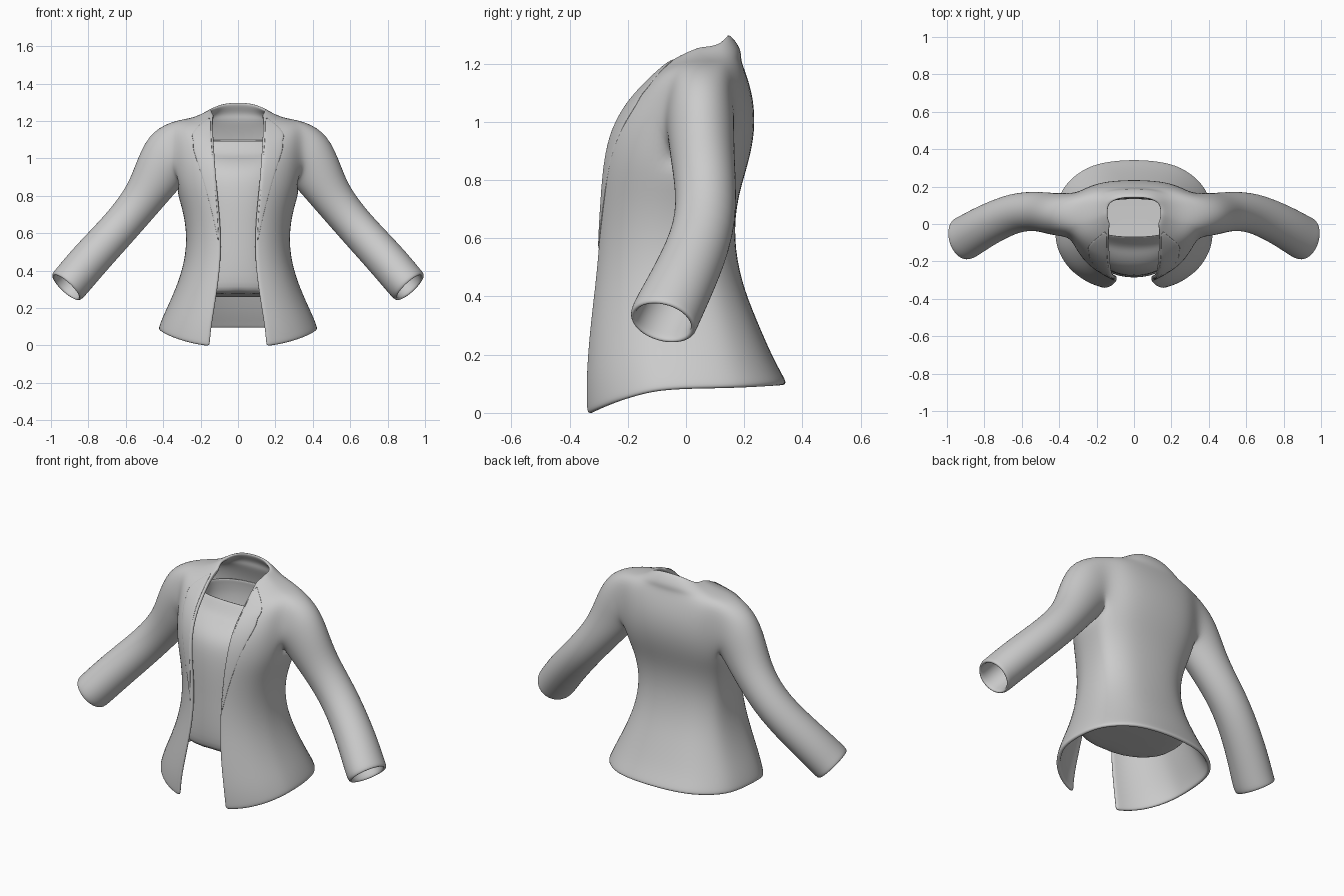
import bpy, bmesh, math
from mathutils import Vector

if "Cube" in bpy.data.objects:
    bpy.data.objects.remove(bpy.data.objects["Cube"])

GREY = (0.6, 0.6, 0.6, 1)
cloth = bpy.data.materials.new("grey_cloth")
cloth.use_nodes = True
cloth.diffuse_color = GREY
cloth.node_tree.nodes["Principled BSDF"].inputs["Base Color"].default_value = GREY

POWER = 0.8
FRONT = [1, .94, .78, .52, .28, .14]
BACK = [0, .18, .36, .6, .8, 1]


def half_section(zf, zs, zb, w, yf, ym, yb, x0):
    """Half of a squarish oval, from the front edge round to the back centre."""
    a0 = math.acos((x0 / w) ** (1 / POWER))
    pts = []
    for a in [-a0 * f for f in FRONT] + [math.pi / 2 * b for b in BACK]:
        s = abs(math.sin(a)) ** POWER
        x = w * max(0, math.cos(a)) ** POWER
        if a < 0:
            s /= math.sin(a0) ** POWER
            y, z = ym + (yf - ym) * s, zs + (zf - zs) * s * s
        else:
            y, z = ym + (yb - ym) * s, zs + (zb - zs) * s * s
        pts.append(Vector((0 if x < 1e-4 else x, y, z)))
    return pts


def bridge(bm, a, b, closed=False):
    n = len(a)
    for i in range(n if closed else n - 1):
        j = (i + 1) % n
        bm.faces.new((a[i], a[j], b[j], b[i]))


def add_ring(bm, pts):
    return [bm.verts.new(p) for p in pts]


def finish(name, bm, thickness, levels=2, offset=-1):
    mesh = bpy.data.meshes.new(name)
    bm.to_mesh(mesh)
    bm.free()
    mesh.materials.append(cloth)
    ob = bpy.data.objects.new(name, mesh)
    bpy.context.collection.objects.link(ob)
    mirror = ob.modifiers.new("mirror", "MIRROR")
    mirror.merge_threshold = 0.001
    solid = ob.modifiers.new("thickness", "SOLIDIFY")
    solid.thickness, solid.offset = thickness, offset
    sub = ob.modifiers.new("smooth", "SUBSURF")
    sub.levels = sub.render_levels = levels
    for p in mesh.polygons:
        p.use_smooth = True
    return ob


# Jacket body: front, side and back height, half width, front, middle and back y, opening
ROWS = [
    (-.005, .085, .10, .428, -.342, .0, .35, .153),
    (.025, .11, .12, .422, -.344, .0, .342, .152),
    (.12, .175, .19, .395, -.346, .0, .302, .142),
    (.28, .30, .32, .335, -.334, .0, .245, .115),
    (.45, .45, .45, .285, -.313, .0, .192, .094),
    (.60, .60, .60, .274, -.299, .0, .165, .094),
    (.74, .74, .74, .300, -.295, .02, .178, .104),
    (.86, .85, .86, .340, -.288, .04, .218, .117),
    (.98, .97, .97, .352, -.262, .05, .24, .125),
    (1.07, 1.08, 1.08, .358, -.205, .05, .235, .13),
    (1.135, 1.2, 1.17, .362, -.14, .055, .207, .133),
    (1.185, 1.212, 1.215, .26, -.09, .06, .188, .135),
    (1.213, 1.238, 1.245, .19, -.048, .07, .194, .135),
    (1.238, 1.266, 1.306, .147, .0, .075, .152, .13),
]
bm = bmesh.new()
grid = [add_ring(bm, half_section(*r)) for r in ROWS]
LOW, HIGH, FORE, AFT = 7, 10, 4, 8
for r in range(len(grid) - 1):
    for c in range(len(grid[0]) - 1):
        if not (LOW <= r < HIGH and FORE <= c < AFT):
            bm.faces.new((grid[r][c], grid[r][c + 1], grid[r + 1][c + 1], grid[r + 1][c]))

# Sleeve grown from the armhole: centre, then radius across and radius upward
armhole = ([grid[LOW][c] for c in range(FORE, AFT)]
           + [grid[r][AFT] for r in range(LOW, HIGH)]
           + [grid[HIGH][c] for c in range(AFT, FORE, -1)]
           + [grid[r][FORE] for r in range(HIGH, LOW, -1)])
SLEEVE = [
    ((.24, .05, 1.05), 0, 0),
    ((.382, .05, 1.0), .12, .168),
    ((.437, .055, .895), .114, .135),
    ((.507, .068, .782), .108, .111),
    ((.63, .068, .632), .108, .104),
    ((.795, -.008, .457), .115, .110),
    ((.893, -.07, .339), .122, .109),
    ((.92, -.08, .31), .122, .108),
]
centres = [Vector(s[0]) for s in SLEEVE]
last = armhole
for i in range(1, len(SLEEVE)):
    ahead = centres[min(i + 1, len(SLEEVE) - 1)]
    t = (ahead - centres[i - 1]).normalized()
    across = Vector((0, 1, 0))
    across = (across - t * across.dot(t)).normalized()
    up = t.cross(across)
    ring = []
    for k in range(len(armhole)):
        a = -math.pi / 2 + (k - 2) * math.tau / len(armhole)
        ring.append(centres[i] + across * math.cos(a) * SLEEVE[i][1] + up * math.sin(a) * SLEEVE[i][2])
    ring = add_ring(bm, ring)
    bridge(bm, last, ring, closed=True)
    last = ring
jacket = finish("jacket", bm, 0.022)

# Undershirt: a closed-bottom cup inside the jacket, its floor sloping to the back
SHIRT = [
    (.275, .262, .25, .285, -.24, .0, .21, 0),
    (.29, .28, .27, .295, -.284, .0, .22, 0),
    (.45, .45, .45, .25, -.287, .0, .165, 0),
    (.60, .60, .60, .245, -.28, .0, .14, 0),
    (.75, .75, .75, .27, -.276, .02, .15, 0),
    (.88, .88, .88, .30, -.262, .04, .19, 0),
    (.95, .97, 1.0, .30, -.228, .05, .21, 0),
    (1.0, 1.03, 1.05, .29, -.165, .05, .21, 0),
    (1.02, 1.06, 1.08, .285, -.12, .05, .208, 0),
    (1.10, 1.09, 1.10, .28, -.07, .05, .205, 0),
]
bm = bmesh.new()
rings = [add_ring(bm, half_section(*r)) for r in SHIRT]
for a, b in zip(rings, rings[1:]):
    bridge(bm, a, b)
bm.faces.new(rings[0][::-1])
finish("undershirt", bm, 0.01)

# Lapels: thin strips laid on the jacket front (height, inner x, outer x, y)
LAPEL = [
    (.56, .105, .108, -.31),
    (.70, .109, .145, -.31),
    (.85, .125, .195, -.30),
    (.95, .131, .23, -.28),
    (1.03, .136, .255, -.24),
    (1.08, .139, .265, -.20),
    (1.11, .14, .245, -.175),
    (1.13, .141, .262, -.15),
    (1.17, .142, .235, -.11),
    (1.205, .145, .185, -.07),
    (1.22, .148, .155, -.04),
]
bm = bmesh.new()
strips = [add_ring(bm, [Vector((xi + (xo - xi) * k / 5, y - .02 + .02 * k / 5, z)) for k in range(6)])
          for z, xi, xo, y in LAPEL]
for a, b in zip(strips, strips[1:]):
    bridge(bm, a, b)
lapel = finish("lapels", bm, 0.004, levels=1, offset=0)
wrap = lapel.modifiers.new("lay_on_jacket", "SHRINKWRAP")
wrap.target = jacket
wrap.wrap_method = "NEAREST_SURFACEPOINT"
wrap.wrap_mode = "ABOVE_SURFACE"
wrap.offset = 0.002
lapel.modifiers.move(3, 1)
